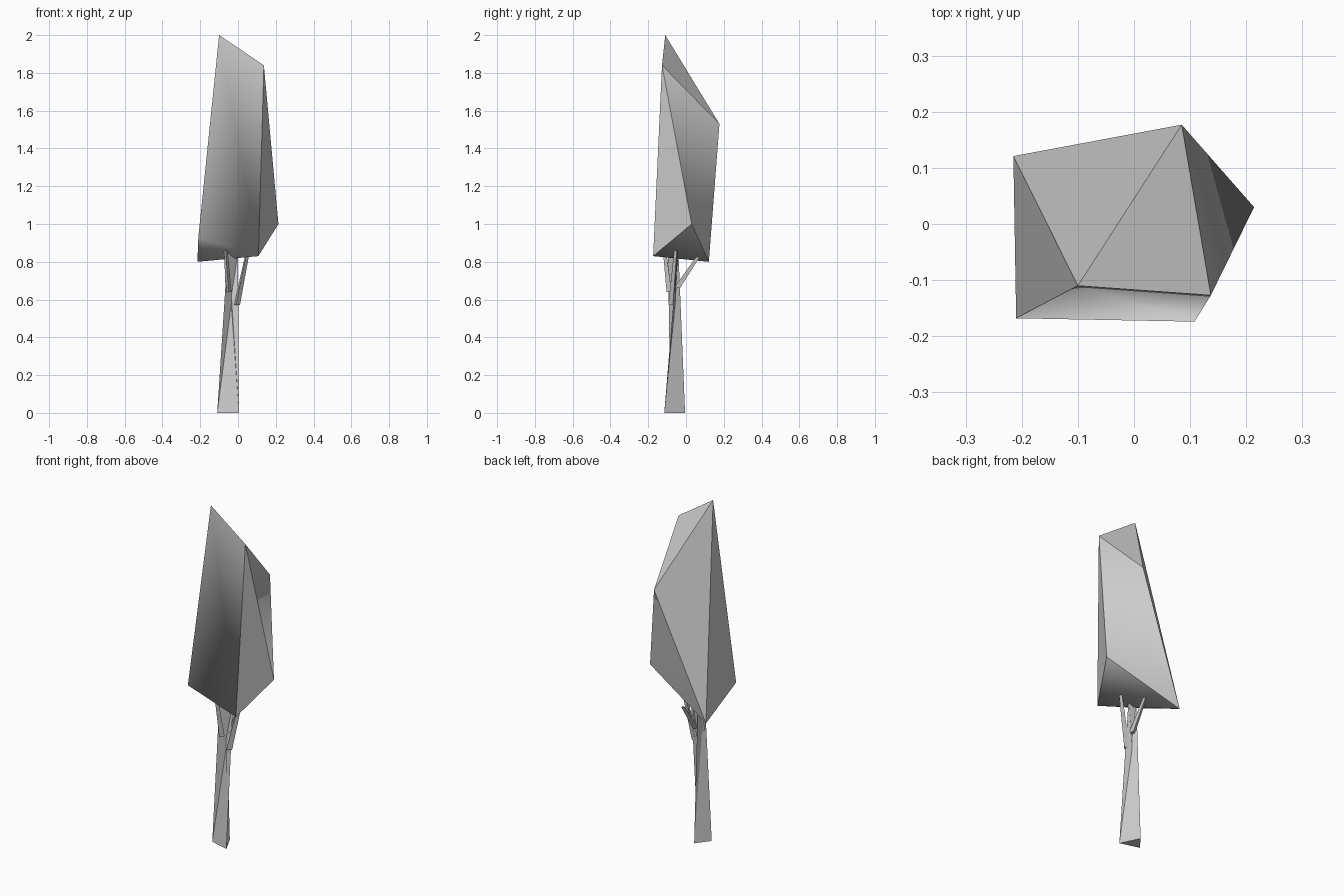
import bpy
import math
from mathutils import Vector

if "Cube" in bpy.data.objects:
    bpy.data.objects.remove(bpy.data.objects["Cube"])


def make_object(name, verts, faces):
    mesh = bpy.data.meshes.new(name)
    mesh.from_pydata([tuple(v) for v in verts], [], faces)
    mesh.validate()
    obj = bpy.data.objects.new(name, mesh)
    bpy.context.collection.objects.link(obj)
    return obj


def prism(name, bottom, top):
    """Closed triangulated shaft between two counter-clockwise rings."""
    n = len(bottom)
    faces = [tuple(reversed(range(n))), tuple(range(n, 2 * n))]
    for i in range(n):
        j = (i + 1) % n
        faces += [(i, j, n + j), (i, n + j, n + i)]
    return make_object(name, bottom + top, faces)


def ring(center, radius, turn):
    return [Vector(center) + Vector((radius * math.cos(turn + k * math.tau / 3),
                                     radius * math.sin(turn + k * math.tau / 3), 0))
            for k in range(3)]


# Faceted crown: seven corners, ten triangles
A, B, C, D, E, F, G = range(7)
corners = [(-.215, .121, .80), (.085, .177, 1.53), (.214, .03, 1.0),
           (.137, -.127, 1.84), (.108, -.174, .83), (-.21, -.168, .93),
           (-.10, -.11, 2.0)]
crown = make_object("crown", corners, [
    (G, F, E), (G, E, D), (G, D, B), (G, B, A), (G, A, F),
    (D, E, C), (D, C, B), (B, C, A), (C, E, A), (A, E, F)])

# Soft shading only across the few blended crown edges
soft = [{B, C}, {G, E}, {F, E}, {A, E}]
for p in crown.data.polygons:
    p.use_smooth = True
for e in crown.data.edges:
    e.use_edge_sharp = set(e.vertices) not in soft

# Three-sided tapering trunk, slightly twisted
prism("trunk",
      [(.005, -.115, 0), (-.05, -.005, 0), (-.11, -.083, 0)],
      [(0, -.045, .85), (-.05, -.04, .85), (-.055, -.095, .85)])

# Three thin branches reaching into the crown
branches = [((-.008, -.075, .57), (.052, -.052, .86), .019, 0.3),
            ((-.03, -.05, .66), (-.025, .062, .825), .019, 1.2),
            ((-.05, -.085, .64), (-.065, -.112, .868), .018, 2.6)]
for i, (start, end, radius, turn) in enumerate(branches):
    prism(f"branch_{i + 1}", ring(start, radius, turn), ring(end, radius * .6, turn))
